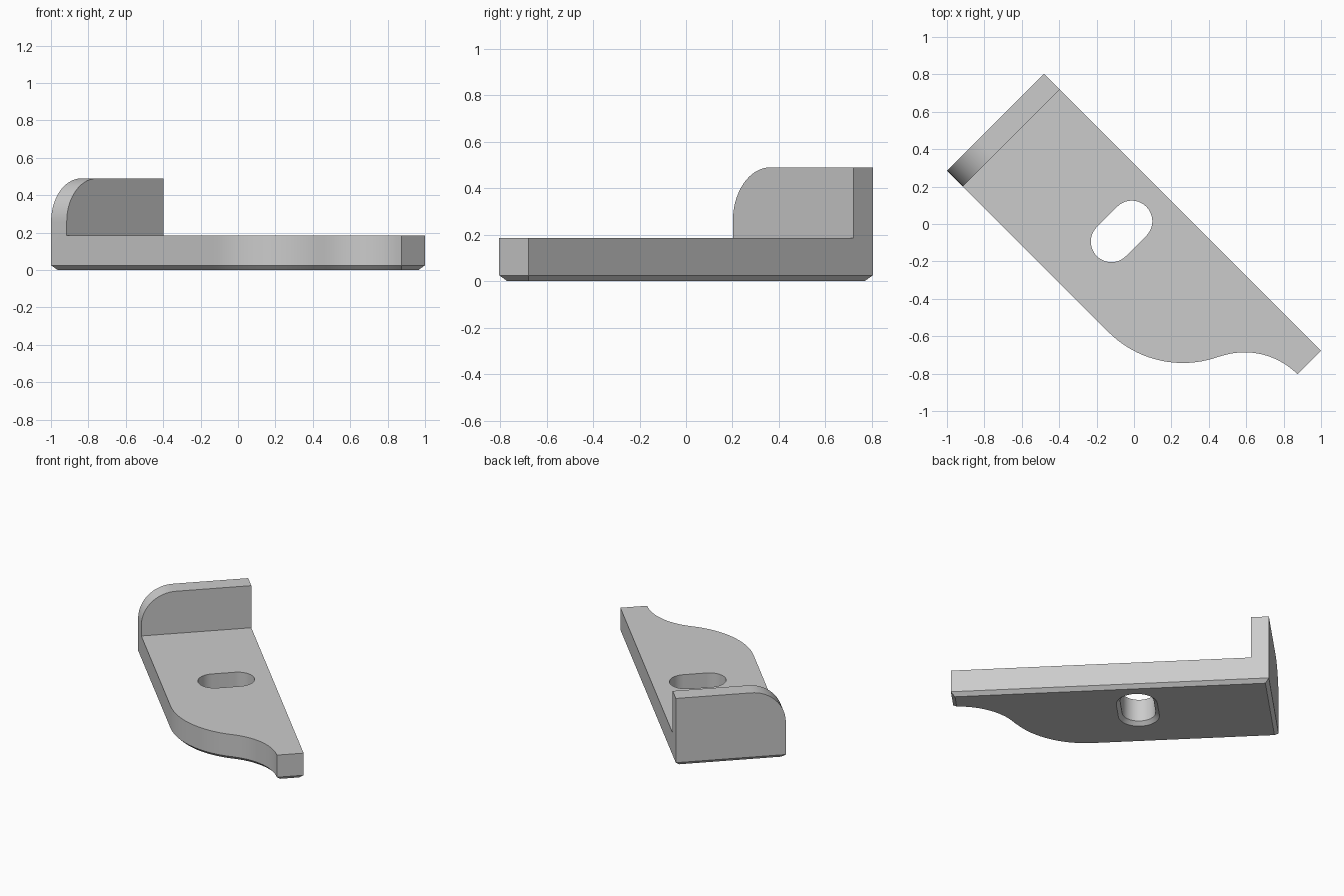
import bpy, bmesh
from math import sin, cos, pi, radians, atan2
from mathutils import Matrix

cube = bpy.data.objects.get("Cube")
if cube:
    bpy.data.objects.remove(cube, do_unlink=True)

# Dimensions, in the bracket's own axes: u along the bar, v across it
HEEL, INNER, TIP = -0.908, -0.79, 1.186
LOW, NECK, HIGH = -0.505, 0.05, 0.228
THICK, TALL, CHAMFER = 0.185, 0.49, 0.025
SLOT_U, SLOT_V, SLOT_R = -0.019, (-0.152, 0.002), 0.11
TURN = Matrix.Rotation(-pi / 4, 4, 'Z')

grey = bpy.data.materials.new("plain grey")
grey.use_nodes = True
colour = (0.6, 0.6, 0.6, 1)
grey.diffuse_color = colour
grey.node_tree.nodes["Principled BSDF"].inputs["Base Color"].default_value = colour


def arc(cu, cv, r, start, end, n):
    steps = [start + (end - start) * i / n for i in range(n + 1)]
    return [(cu + r * cos(a), cv + r * sin(a)) for a in steps]


def make_object(name, bm):
    bmesh.ops.recalc_face_normals(bm, faces=bm.faces[:])
    bm.transform(TURN)
    mesh = bpy.data.meshes.new(name)
    bm.to_mesh(mesh)
    bm.free()
    mesh.materials.append(grey)
    ob = bpy.data.objects.new(name, mesh)
    bpy.context.collection.objects.link(ob)
    return ob


# Base outline: straight bar whose low side sweeps in an S to a narrow tip
r1, r2 = 0.562, 0.40
c1, c2 = (0.313, LOW + r1), (TIP, NECK - r2)
lean = atan2(c2[1] - c1[1], c2[0] - c1[0])
outline = [(HEEL, LOW), (INNER, LOW)]
outline += arc(*c1, r1, -pi / 2, lean, 20)
outline += arc(*c2, r2, lean + pi, pi / 2, 20)[1:]
outline += [(TIP, HIGH), (INNER, HIGH), (HEEL, HIGH)]

# Extrude the base plate
bm = bmesh.new()
floor = bm.faces.new([bm.verts.new((u, v, 0)) for u, v in outline])
new = bmesh.ops.extrude_face_region(bm, geom=[floor])["geom"]
for vert in new:
    if isinstance(vert, bmesh.types.BMVert):
        vert.co.z = THICK
bmesh.ops.recalc_face_normals(bm, faces=bm.faces[:])

# Upright flange: split off the heel strip and raise it
top = next(f for f in bm.faces if all(v.co.z > THICK - 1e-4 for v in f.verts))
a, b = [v for v in top.verts if abs(v.co.x - INNER) < 1e-4]
bmesh.utils.face_split(top, a, b)
pad = next(f for f in bm.faces
           if all(v.co.z > THICK - 1e-4 and v.co.x < INNER + 1e-4 for v in f.verts))
pad = bmesh.ops.extrude_discrete_faces(bm, faces=[pad])["faces"][0]
for vert in pad.verts:
    vert.co.z = TALL

# Large rounded corner on the flange
corner = [e for e in bm.edges
          if all(v.co.z > TALL - 1e-4 and v.co.y < LOW + 1e-4 for v in e.verts)]
bmesh.ops.bevel(bm, geom=corner, offset=0.23, segments=18, profile=0.5, affect='EDGES')

# Chamfer around the underside
rim = [e for e in bm.edges if all(v.co.z < 1e-4 for v in e.verts)]
bmesh.ops.bevel(bm, geom=rim, offset=CHAMFER, segments=1, profile=0.5, affect='EDGES')
bmesh.ops.dissolve_limit(bm, angle_limit=radians(0.5),
                         verts=bm.verts[:], edges=bm.edges[:])
bracket = make_object("bracket", bm)

# Slot cutter, flared at the bottom so that the hole is chamfered too
bm = bmesh.new()
rings = []
for z, r in ((-0.02, SLOT_R + CHAMFER + 0.02), (CHAMFER, SLOT_R), (THICK + 0.1, SLOT_R)):
    path = arc(SLOT_U, SLOT_V[1], r, 0, pi, 24) + arc(SLOT_U, SLOT_V[0], r, pi, 2 * pi, 24)
    rings.append([bm.verts.new((u, v, z)) for u, v in path])
for lower, upper in zip(rings, rings[1:]):
    for i in range(len(lower)):
        bm.faces.new((lower[i - 1], lower[i], upper[i], upper[i - 1]))
bm.faces.new(rings[0])
bm.faces.new(rings[-1])
cutter = make_object("slot_cutter", bm)
cutter.hide_render = True

# Cut the slot, then shade
cut = bracket.modifiers.new("slot", 'BOOLEAN')
cut.operation = 'DIFFERENCE'
cut.solver = 'EXACT'
cut.object = cutter
bpy.ops.object.select_all(action='DESELECT')
bracket.select_set(True)
bpy.context.view_layer.objects.active = bracket
bpy.ops.object.modifier_apply(modifier=cut.name)
bpy.data.objects.remove(cutter, do_unlink=True)
bpy.ops.object.shade_smooth_by_angle(angle=radians(25))
